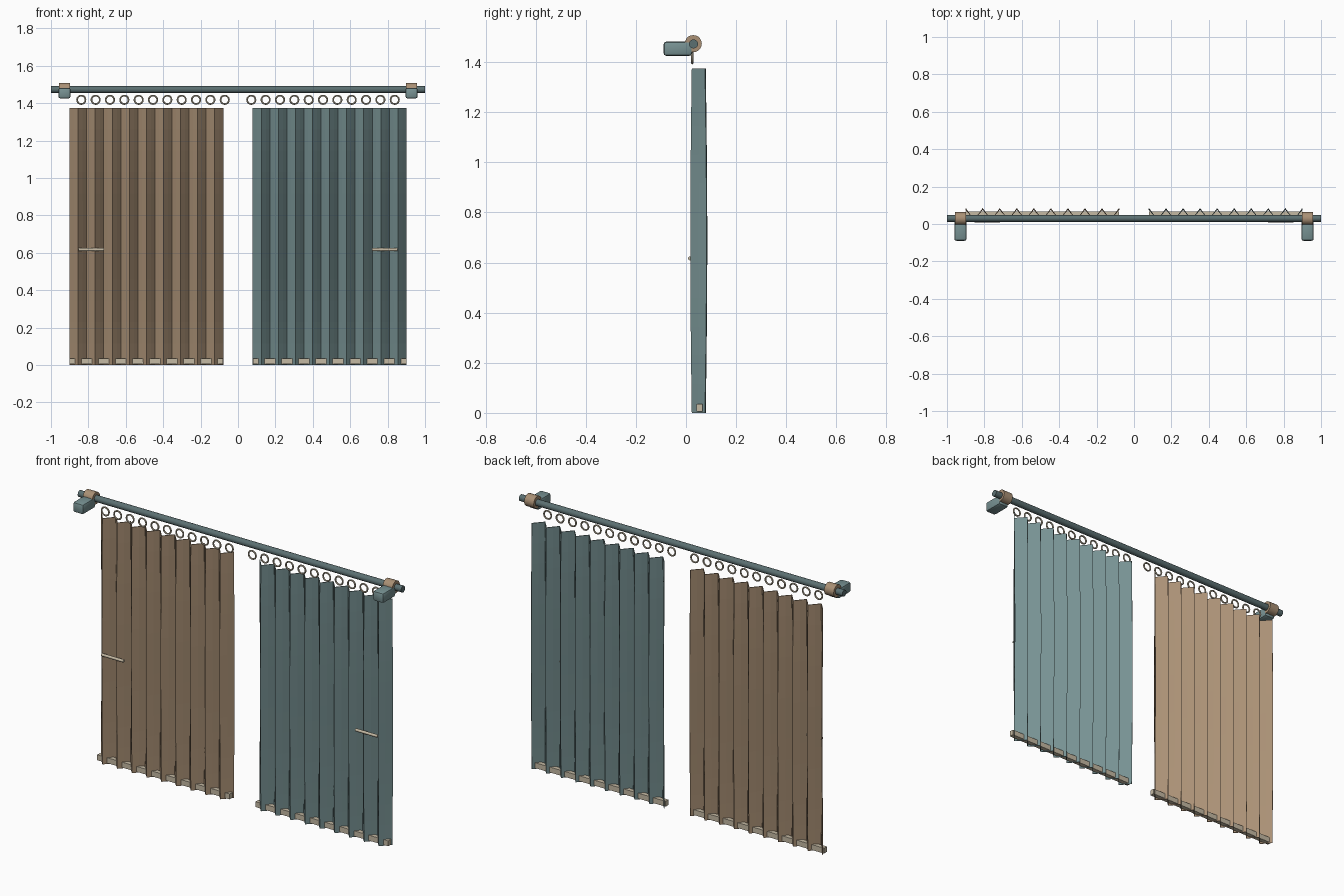
import bpy, bmesh, math
from mathutils import Matrix

if "Cube" in bpy.data.objects:
    bpy.data.objects.remove(bpy.data.objects["Cube"])


def material(name, rgb):
    m = bpy.data.materials.new(name)
    m.diffuse_color = (*rgb, 1)
    m.use_nodes = True
    m.node_tree.nodes["Principled BSDF"].inputs["Base Color"].default_value = m.diffuse_color
    return m


TEAL = material("teal", (0.185, 0.285, 0.29))
DARK = material("dark_teal", (0.105, 0.16, 0.166))
TAN = material("tan", (0.40, 0.28, 0.178))
CREAM = material("cream", (0.56, 0.49, 0.37))


def finish(bm, name, mat, smooth=False):
    bmesh.ops.recalc_face_normals(bm, faces=bm.faces[:])
    me = bpy.data.meshes.new(name)
    bm.to_mesh(me)
    bm.free()
    ob = bpy.data.objects.new(name, me)
    bpy.context.collection.objects.link(ob)
    me.materials.append(mat)
    if smooth:
        bpy.ops.object.select_all(action='DESELECT')
        ob.select_set(True)
        bpy.context.view_layer.objects.active = ob
        bpy.ops.object.shade_smooth_by_angle(angle=math.radians(40))
    return ob


def box(name, mat, lo, hi, bevel=0.0):
    bm = bmesh.new()
    bmesh.ops.create_cube(bm, size=1)
    for v in bm.verts:
        for i in range(3):
            v.co[i] = lo[i] + (v.co[i] + 0.5) * (hi[i] - lo[i])
    if bevel:
        bmesh.ops.bevel(bm, geom=bm.edges[:], offset=bevel, segments=2,
                        profile=0.5, affect='EDGES')
    return finish(bm, name, mat, bevel > 0)


def rod(name, mat, x0, x1, y, z, r, sides=20):
    bm = bmesh.new()
    place = Matrix.Translation(((x0 + x1) / 2, y, z)) @ Matrix.Rotation(math.pi / 2, 4, 'Y')
    bmesh.ops.create_cone(bm, cap_ends=True, segments=sides, radius1=r, radius2=r,
                          depth=x1 - x0, matrix=place)
    return finish(bm, name, mat, True)


def ring(name, mat, x, y, z, major, minor, n=20, k=8):
    bm = bmesh.new()
    loops = []
    for i in range(n):
        a = 2 * math.pi * i / n
        loops.append([])
        for j in range(k):
            b = 2 * math.pi * j / k
            d = major + minor * math.cos(b)
            loops[i].append(bm.verts.new((x + d * math.cos(a), y + minor * math.sin(b),
                                          z + d * math.sin(a))))
    for i in range(n):
        p, q = loops[i], loops[(i + 1) % n]
        for j in range(k):
            bm.faces.new((p[j], q[j], q[(j + 1) % k], p[(j + 1) % k]))
    return finish(bm, name, mat, True)


def curtain(name, mat, x0, x1, height, pleats=9, rows=12):
    # zigzag sheet whose folds swell slightly at mid height
    bm = bmesh.new()
    cols = pleats * 4
    grid = []
    for r in range(rows + 1):
        z = height * r / rows
        amp = 0.026 + 0.006 * math.sin(math.pi * r / rows)
        grid.append([bm.verts.new((x0 + (x1 - x0) * c / cols,
                                   0.051 + amp * math.cos(math.pi * c / 2), z))
                     for c in range(cols + 1)])
    for r in range(rows):
        for c in range(cols):
            bm.faces.new((grid[r][c], grid[r][c + 1], grid[r + 1][c + 1], grid[r + 1][c]))
    ob = finish(bm, name, mat)
    s = ob.modifiers.new("cloth_thickness", 'SOLIDIFY')
    s.thickness = 0.004
    s.offset = 0
    return ob


# rail across the top
rod("curtain_rail", DARK, -1, 1, 0.03, 1.473, 0.018)

for side, sx, cloth in (("left", -1, TAN), ("right", 1, TEAL)):
    def span(a, b):
        return sorted((sx * a, sx * b))

    # wall bracket and the collar around the rail
    a, b = span(0.895, 0.961)
    box(side + "_bracket", TEAL, (a, -0.09, 1.425), (b, 0.025, 1.482), 0.012)
    a, b = span(0.898, 0.957)
    rod(side + "_collar", TAN, a, b, 0.029, 1.474, 0.034)

    # pleated cloth with its weighted hem
    a, b = span(0.08, 0.90)
    curtain(side + "_curtain", cloth, a, b, 1.375)
    box(side + "_hem", CREAM, (a, 0.041, 0.005), (b, 0.066, 0.035))

    # tie bar on the outer edge
    a, b = span(0.717, 0.853)
    rod(side + "_tie", CREAM, a, b, 0.016, 0.617, 0.008, 12)

    # hanging rings
    for i in range(11):
        ring(f"{side}_ring_{i + 1}", CREAM, sx * (0.071 + 0.0767 * i), 0.025, 1.418,
             0.0225, 0.0045)
